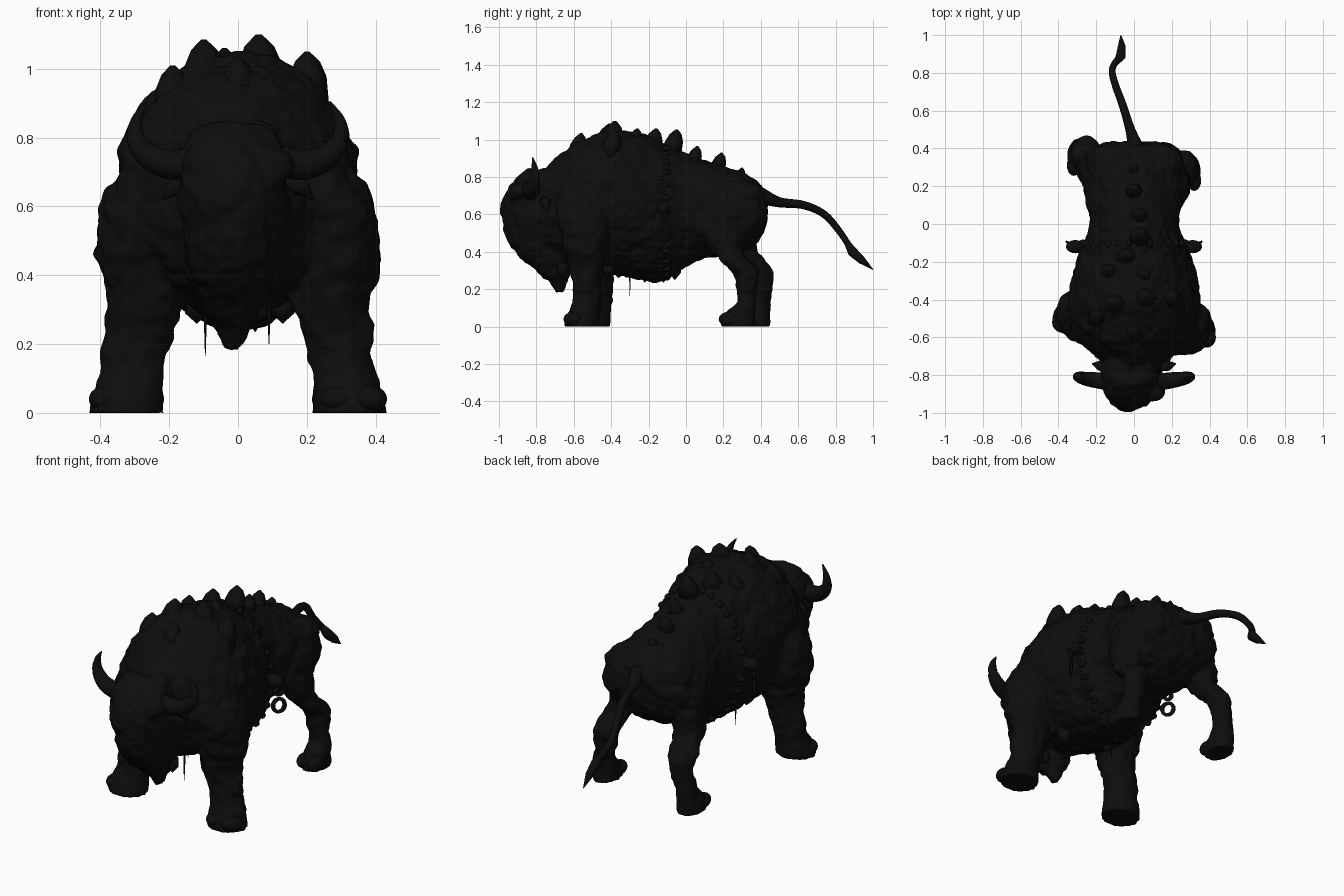
import bpy, bmesh, math
from mathutils import Vector, noise

cube = bpy.data.objects.get("Cube")
if cube:
    bpy.data.objects.remove(cube, do_unlink=True)

black = bpy.data.materials.new("matte black")
black.use_nodes = True
COLOR = (0.004, 0.004, 0.004, 1)
black.diffuse_color = COLOR
bsdf = black.node_tree.nodes["Principled BSDF"]
bsdf.inputs["Base Color"].default_value = COLOR
bsdf.inputs["Roughness"].default_value = 0.8


def add_object(name, bm):
    bmesh.ops.recalc_face_normals(bm, faces=bm.faces[:])
    mesh = bpy.data.meshes.new(name)
    bm.to_mesh(mesh)
    bm.free()
    mesh.materials.append(black)
    for p in mesh.polygons:
        p.use_smooth = True
    obj = bpy.data.objects.new(name, mesh)
    bpy.context.collection.objects.link(obj)
    return obj


def loft(bm, rings, caps=True):
    """Skin a list of point rings, closing both ends if asked."""
    loops = [[bm.verts.new(p) for p in ring] for ring in rings]
    n = len(loops[0])
    for a, b in zip(loops, loops[1:]):
        for i in range(n):
            j = (i + 1) % n
            bm.faces.new((a[i], a[j], b[j], b[i]))
    if caps:
        bm.faces.new(loops[0])
        bm.faces.new(loops[-1])


def oval(center, u, v, n=24):
    c, u, v = Vector(center), Vector(u), Vector(v)
    return [c + u * math.cos(math.tau * i / n) + v * math.sin(math.tau * i / n)
            for i in range(n)]


def ellipsoid(bm, center, radii, detail=3):
    made = bmesh.ops.create_icosphere(bm, subdivisions=detail, radius=1)["verts"]
    for v in made:
        v.co = Vector(center) + Vector([a * b for a, b in zip(v.co, radii)])


def tube(bm, points, radii, n=10):
    """Round tube along a path, with its own radius at each point."""
    pts = [Vector(p) for p in points]
    rings = []
    for i, p in enumerate(pts):
        d = (pts[min(i + 1, len(pts) - 1)] - pts[max(i - 1, 0)]).normalized()
        side = d.cross(Vector((0.3, 0.2, 1))).normalized()
        rings.append(oval(p, side * radii[i], d.cross(side) * radii[i], n))
    loft(bm, rings)


def smooth_path(points, steps=5):
    """Catmull-Rom points, any dimension."""
    pts = [points[0]] + list(points) + [points[-1]]
    out = []
    for a, b, c, d in zip(pts, pts[1:], pts[2:], pts[3:]):
        for s in range(steps):
            t = s / steps
            out.append([0.5 * (2*q + (r-p)*t + (2*p-5*q+4*r-s2)*t*t
                        + (3*q-p-3*r+s2)*t**3) for p, q, r, s2 in zip(a, b, c, d)])
    return out + [list(points[-1])]


# Flesh masses, fused into one skin
flesh = bmesh.new()

# Trunk sections: y, bottom, top, half width
trunk = [(-.78, .40, .81, .14), (-.70, .36, .89, .20), (-.62, .33, .96, .29),
         (-.52, .30, 1.01, .34), (-.40, .28, 1.05, .35), (-.25, .25, 1.03, .32),
         (-.12, .25, .98, .28), (0, .32, .93, .23), (.10, .37, .89, .25),
         (.22, .37, .85, .27), (.33, .41, .81, .27), (.40, .48, .75, .23),
         (.43, .56, .70, .15)]
loft(flesh, [oval((0, y, (lo + hi) / 2), (w, 0, 0), (0, 0, (hi - lo) / 2))
             for y, lo, hi, w in smooth_path(trunk, 3)])

# Lowered head and beard: z, front, back, half width
head = [(.84, -.85, -.72, .10), (.78, -.92, -.66, .15), (.65, -.99, -.64, .16),
        (.52, -.97, -.62, .145), (.42, -.94, -.60, .125), (.34, -.85, -.60, .10),
        (.26, -.76, -.62, .065), (.18, -.70, -.65, .02)]
loft(flesh, [oval((-.015, (f + b) / 2, z), (w, 0, 0), (0, (b - f) / 2, 0))
             for z, f, b, w in smooth_path(head, 3)])

# Leg sections: z, x, y offset, x radius, y radius
front_leg = [(0, .325, -.01, .11, .095), (.06, .32, 0, .10, .09),
             (.13, .305, .02, .092, .075), (.22, .29, .02, .10, .08),
             (.32, .27, .02, .11, .09), (.45, .29, .01, .12, .12),
             (.58, .28, 0, .115, .14), (.72, .23, .01, .10, .14),
             (.85, .17, .03, .06, .10)]
rear_leg = [(0, .285, 0, .07, .095), (.06, .285, 0, .065, .09),
            (.13, .28, .04, .055, .055), (.22, .265, .045, .06, .055),
            (.30, .255, .035, .075, .07), (.40, .235, -.06, .08, .085),
            (.53, .20, -.09, .09, .11), (.66, .17, -.08, .10, .11),
            (.76, .12, -.07, .07, .08)]
for sections, left_y, right_y in ((front_leg, -.55, -.49), (rear_leg, .28, .36)):
    for side, y0 in ((1, left_y), (-1, right_y)):
        loft(flesh, [oval((side * x, y0 + dy, z), (rx, 0, 0), (0, ry, 0))
                     for z, x, dy, rx, ry in smooth_path(sections, 3)])

# Shoulders, haunches, hip bones and brow
for s in (1, -1):
    ellipsoid(flesh, (s * .29, -.50 - s * .03, .52), (.12, .13, .20))
    ellipsoid(flesh, (s * .19, .25 - s * .02, .60), (.10, .11, .13))
    ellipsoid(flesh, (s * .15, .32, .70), (.11, .10, .08))
    ellipsoid(flesh, (s * .10, -.87, .72), (.06, .07, .05))

raw = add_object("flesh_helper", flesh)
remesh = raw.modifiers.new("fuse", 'REMESH')
remesh.mode = 'VOXEL'
remesh.voxel_size = 0.012
raw.modifiers.new("soften", 'SMOOTH').iterations = 3
fused = bpy.data.meshes.new_from_object(
    raw.evaluated_get(bpy.context.evaluated_depsgraph_get()))
bpy.data.objects.remove(raw, do_unlink=True)

# Shaggy, lumpy hide
hide = bmesh.new()
hide.from_mesh(fused)
hide.normal_update()
offsets = []
for v in hide.verts:
    lump = noise.noise(v.co * 11) * .014 + noise.noise(v.co * 27) * .010
    offsets.append(v.normal * lump * min(1, v.co.z * 6))
for v, offset in zip(hide.verts, offsets):
    v.co += offset
    v.co.z = max(v.co.z, 0)
add_object("body", hide)

# Cloven hooves
hooves = bmesh.new()
for x, y, r in ((.335, -.58, .052), (-.335, -.50, .052), (.285, .25, .037), (-.285, .33, .037)):
    for s in (1, -1):
        ellipsoid(hooves, (x + s * r * .9, y - .02, .04), (r, .055, .04))
add_object("hooves", hooves)

# Horns
for s, name in ((1, "left_horn"), (-1, "right_horn")):
    bm = bmesh.new()
    path = [(.12, -.84, .74, .042), (.18, -.83, .72, .044), (.25, -.82, .74, .038),
            (.295, -.81, .79, .028), (.295, -.81, .85, .017), (.265, -.82, .905, .003)]
    path = smooth_path(path)
    tube(bm, [(s * p[0], p[1], p[2]) for p in path], [p[3] for p in path], 14)
    add_object(name, bm)

# Ears
ears = bmesh.new()
for s in (1, -1):
    tube(ears, [(s * .14, -.76, .68), (s * .18, -.75, .66), (s * .22, -.74, .62)],
         [.02, .028, .004])
add_object("ears", ears)

# Tail and tuft
bm = bmesh.new()
tail = smooth_path([(.01, .40, .70, .045), (-.02, .50, .665, .027), (-.06, .63, .65, .022),
                    (-.10, .74, .60, .02), (-.115, .82, .51, .018), (-.08, .88, .42, .018)])
tube(bm, [p[:3] for p in tail], [p[3] for p in tail])
add_object("tail", bm)
bm = bmesh.new()
tube(bm, [(-.09, .86, .45), (-.07, .89, .40), (-.065, .94, .355), (-.07, 1.0, .305)],
     [.016, .027, .021, .002])
add_object("tail_tuft", bm)

# Jagged back plates: x, y, tip height, size
plates = [(0, -.56, 1.035, .07), (-.19, -.48, 1.01, .08), (-.10, -.41, 1.085, .09),
          (.06, -.38, 1.10, .10), (.20, -.38, 1.05, .085), (.05, -.26, 1.06, .07),
          (-.13, -.24, 1.03, .07), (-.04, -.16, 1.06, .08), (.03, -.05, 1.055, .08),
          (.03, .06, .965, .065), (.0, .19, .93, .065), (.0, .30, .85, .05)]
bm = bmesh.new()
for x, y, top, r in plates:
    rings = []
    for t, width in ((0, 1), (.5, .9), (.8, .6), (1, .12)):
        center = (x, y + .03 * (t - 1), top - 1.7 * r * (1 - t))
        rings.append(oval(center, (r * width * .75, 0, 0), (0, r * width * .7, 0), 7))
    loft(bm, rings)
add_object("back_plates", bm)

# Twisted strap around the belly, with hanging rings on each side
bm = bmesh.new()
for i, p in enumerate(oval((0, -.12, .615), (.275, 0, 0), (0, 0, .355), 60)):
    p.y += .016 * (-1) ** i
    ellipsoid(bm, p, (.016, .022, .016), 2)
add_object("strap", bm)

rings = bmesh.new()
for s in (1, -1):
    for z, r in ((.58, .022), (.50, .036)):
        loops = []
        for i in range(18):
            a = math.tau * i / 18
            d = Vector((s * .5 * math.cos(a), math.cos(a) * .7, math.sin(a)))
            loops.append(oval(Vector((s * .335, -.12, z)) + d * r,
                              d * .010, (.010, 0, 0), 8))
        loft(rings, loops + loops[:1], caps=False)
    ellipsoid(rings, (s * .31, -.12, .63), (.05, .035, .035))
bmesh.ops.remove_doubles(rings, verts=rings.verts[:], dist=.0001)
add_object("strap_rings", rings)

# Hanging hair under beard, chest and belly
bm = bmesh.new()
for x, y, z, r in ((-.095, -.30, .165, .005), (.09, -.60, .20, .005), (.13, -.42, .26, .035),
                   (-.12, -.36, .26, .035), (.05, -.12, .235, .035), (-.06, -.22, .235, .04),
                   (0, -.06, .25, .035), (-.02, -.68, .19, .03), (.06, -.66, .26, .03)):
    tube(bm, [(x, y, .34), (x, y, .29), (x, y, z)], [r, r, .001], 8)
add_object("belly_hair", bm)
